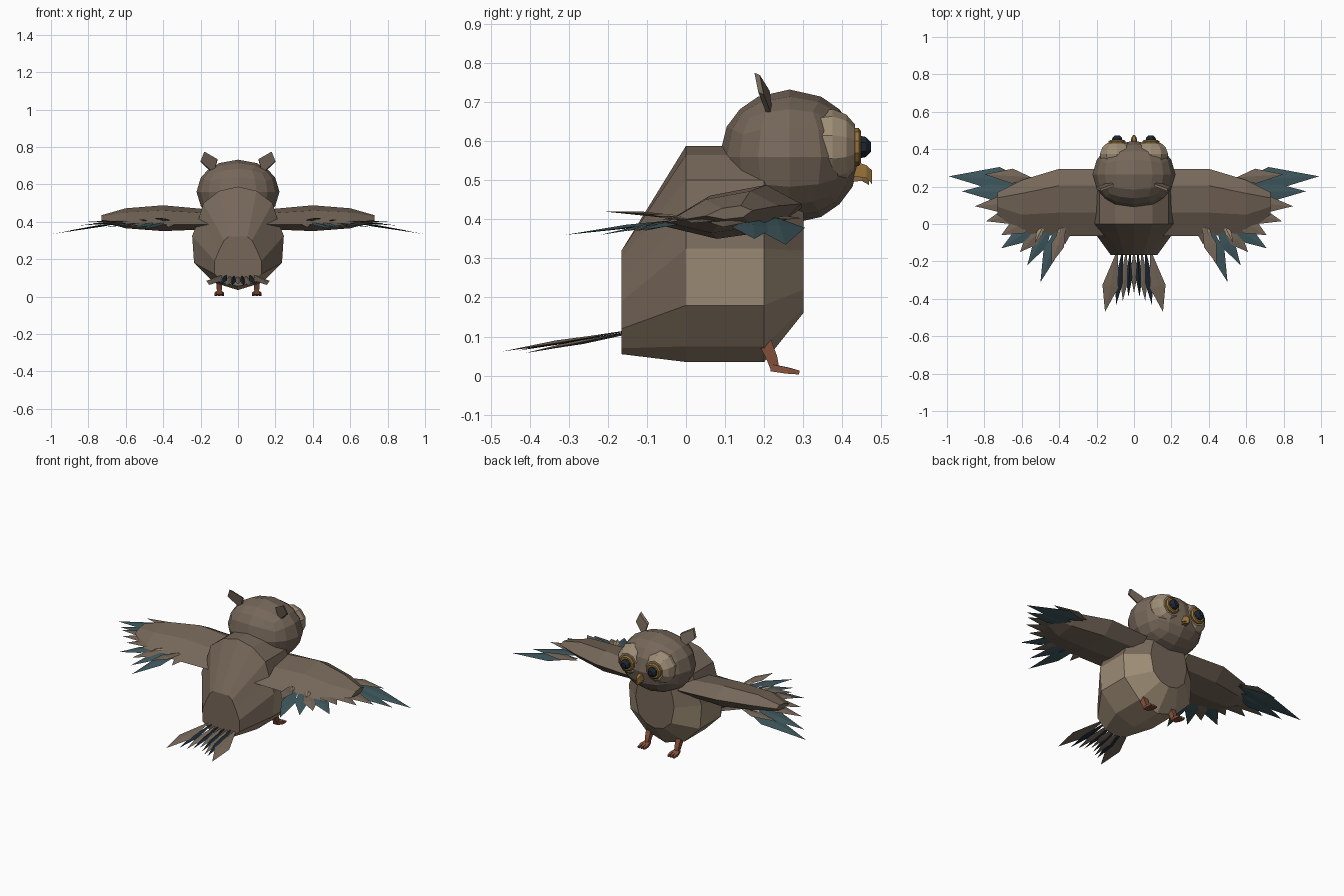
import bpy, bmesh, math
from mathutils import Vector

cube = bpy.data.objects.get("Cube")
if cube:
    bpy.data.objects.remove(cube, do_unlink=True)


def material(name, rgb):
    m = bpy.data.materials.new(name)
    m.use_nodes = True
    m.diffuse_color = (*rgb, 1)
    bsdf = next(n for n in m.node_tree.nodes if n.type == 'BSDF_PRINCIPLED')
    bsdf.inputs["Base Color"].default_value = (*rgb, 1)
    return m


brown = material("plumage brown", (.18, .135, .1))
beige = material("pale beige", (.34, .265, .18))
teal = material("feather teal", (.05, .1, .115))
navy = material("dark navy", (.012, .02, .03))
gold = material("eye gold", (.3, .165, .04))
horn = material("beak horn", (.22, .125, .05))
rust = material("leg rust", (.24, .085, .045))


def finish(name, bm, mats, mirror=False):
    """Turn a bmesh into a flat shaded object, mirrored across x if asked."""
    bmesh.ops.recalc_face_normals(bm, faces=bm.faces)
    me = bpy.data.meshes.new(name)
    bm.to_mesh(me)
    bm.free()
    for m in mats:
        me.materials.append(m)
    ob = bpy.data.objects.new(name, me)
    bpy.context.scene.collection.objects.link(ob)
    if mirror:
        ob.modifiers.new("Mirror", 'MIRROR').use_mirror_merge = False
    return ob


def loft(bm, rings, rule=None):
    """Skin closed rings of equal length; rule(band, side) picks the material."""
    rows = [[bm.verts.new(p) for p in ring] for ring in rings]
    n = len(rows[0])
    for b in range(len(rows) - 1):
        for j in range(n):
            k = (j + 1) % n
            f = bm.faces.new((rows[b][j], rows[b][k], rows[b + 1][k], rows[b + 1][j]))
            f.material_index = rule(b, j) if rule else 0
    bm.faces.new(rows[0])
    bm.faces.new(rows[-1])


def feather(bm, base, tip, width, f=.5, mat=0):
    """A thin ridged kite."""
    base, tip = Vector(base), Vector(tip)
    mid = base.lerp(tip, f)
    side = (tip - base).cross(Vector((0, 0, 1))).normalized() * width / 2
    rim = [bm.verts.new(p) for p in (base, mid + side, tip, mid - side)]
    for dz in (.006, -.004):
        ridge = bm.verts.new(mid + Vector((0, 0, dz)))
        for i in range(4):
            bm.faces.new((rim[i], rim[(i + 1) % 4], ridge)).material_index = mat


def tube(bm, path, radii):
    """Square section limb along a path."""
    pts = [Vector(p) for p in path]
    rings = []
    for i, p in enumerate(pts):
        d = pts[min(i + 1, len(pts) - 1)] - pts[max(i - 1, 0)]
        q = d.to_track_quat('Z', 'X')
        rings.append([p + q @ Vector((sx * radii[i], sy * radii[i], 0))
                      for sx, sy in ((1, 1), (-1, 1), (-1, -1), (1, -1))])
    loft(bm, rings)


def disc(name, mat, profile, sides=10, x=.09, z=.585):
    """Turned part around the y axis, one for each eye."""
    bm = bmesh.new()
    loft(bm, [[(x + r * math.cos(t), y, z + r * math.sin(t))
               for t in (math.tau * (i + .5) / sides for i in range(sides))]
              for y, r in profile])
    return finish(name, bm, [mat], True)


# Body: half sections from top to bottom, pale on the underside
full = [(0, .588), (.1, .565), (.185, .5), (.215, .4), (.245, .325), (.235, .18), (.13, .075), (0, .035)]
rear = [(0, .32), (.05, .32), (.075, .3), (.1, .25), (.125, .19), (.125, .12), (.07, .07), (0, .055)]
chest = [(0, .5), (.06, .48), (.1, .44), (.12, .38), (.13, .32), (.11, .22), (.06, .175), (0, .16)]


def section(y, half):
    return [(x, y, z) for x, z in half] + [(-x, y, z) for x, z in half[-2:0:-1]]


bm = bmesh.new()
loft(bm, [section(-.165, rear), section(0, full), section(.2, full), section(.3, chest)],
     lambda b, j: int(min(j, 13 - j) >= (5 if b == 0 else 4)))
finish("body", bm, [brown, beige])

# Head: rounded cube
bm = bmesh.new()
bmesh.ops.create_cube(bm, size=2)
bmesh.ops.subdivide_edges(bm, edges=bm.edges, cuts=3, use_grid_fill=True)
for v in bm.verts:
    n = v.co.normalized()
    v.co = Vector((n.x * .222, .265 + n.y * .18, .56 + n.z * .172))
finish("head", bm, [brown])

# Face discs and eyes
disc("face_disc", beige, [(.33, .09), (.375, .097), (.41, .083), (.432, .058)])
disc("eye_ring", gold, [(.41, .048), (.442, .048), (.448, .04)])
disc("pupil", navy, [(.44, .032), (.46, .028), (.473, .014)], 8)

# Beak: hooked upper part over a short lower part
for name, mat, rings in (
        ("upper_beak", gold, [(.4, .024, .515, .56), (.462, .014, .505, .538), (.476, .004, .49, .525)]),
        ("lower_beak", horn, [(.4, .018, .495, .52), (.45, .013, .498, .515), (.468, .004, .488, .505)])):
    bm = bmesh.new()
    loft(bm, [[(-w, y, lo), (w, y, lo), (w * .6, y, hi), (-w * .6, y, hi)] for y, w, lo, hi in rings])
    finish(name, bm, [mat])

# Ear tufts
bm = bmesh.new()
tuft = [(.18, .175, .775), (.2, .185, .725), (.13, .21, .66), (.11, .2, .735)]
loft(bm, [tuft, [(x, y + .014, z - .006) for x, y, z in tuft]])
finish("ear_tuft", bm, [brown], True)

# Wings: x, leading y, trailing y, top z, bottom z
bm = bmesh.new()
rings = []
for x, lead, trail, top, low in ((.15, .295, -.065, .465, .36), (.4, .295, -.065, .488, .35),
                                 (.6, .235, -.05, .472, .365), (.73, .17, .05, .435, .4)):
    def at(f, h):
        return (x, lead + (trail - lead) * f, low + (top - low) * h)
    rings.append([at(0, .65), at(.25, 1), at(.65, .8), at(1, .25), at(.6, 0), at(.2, .15)])
loft(bm, rings)
finish("wing", bm, [brown], True)

# Wing feathers: base x y, tip x y z, width, widest point, colour
bm = bmesh.new()
for bx, by, x, y, z, width, f, mat in (
        (.56, .23, .99, .255, .335, .13, .38, 1),
        (.56, .17, .92, .175, .35, .11, .45, 1),
        (.55, .25, .8, .265, .4, .08, .4, 0),
        (.55, .12, .85, .095, .38, .1, .5, 0),
        (.54, .08, .79, .015, .39, .1, .5, 0),
        (.5, .06, .71, -.06, .4, .1, .55, 0),
        (.47, .03, .71, -.13, .37, .08, .6, 1),
        (.45, .02, .61, -.15, .37, .08, .6, 0),
        (.43, .02, .57, -.22, .36, .08, .5, 1),
        (.38, .04, .5, -.31, .36, .08, .55, 1),
        (.36, .03, .44, -.21, .42, .07, .6, 0),
        (.36, .02, .37, -.11, .37, .05, .6, 0),
        (.38, .02, .41, -.11, .41, .035, .6, 2),
        (.47, .02, .53, -.1, .41, .035, .6, 2)):
    feather(bm, (bx, by, .405), (x, y, z), width, f, mat)
finish("wing_feathers", bm, [brown, teal, beige], True)

# Tail fan: alternating pale and dark feathers
bm = bmesh.new()
for s in (-1, 1):
    for bx, x, y, width, mat, dz in ((.085, .155, -.47, .085, 0, .004), (.06, .095, -.43, .045, 1, .006),
                                     (.04, .06, -.41, .045, 0, 0), (.02, .03, -.39, .035, 1, .003)):
        feather(bm, (s * bx, -.13, .113 + dz), (s * x, y, .058 + dz), width, .6, mat)
feather(bm, (0, -.13, .11), (0, -.37, .065), .04, .55, 0)
finish("tail", bm, [brown, navy], False)

# Legs with three toes each
bm = bmesh.new()
tube(bm, [(.1, .2, .09), (.1, .22, .045), (.1, .228, .016)], [.017, .014, .011])
for dx in (-.018, 0, .018):
    tube(bm, [(.1 + dx / 3, .22, .02), (.1 + dx, .26, .013), (.1 + dx, .29, .008)], [.009, .008, .005])
finish("leg", bm, [rust], True)
